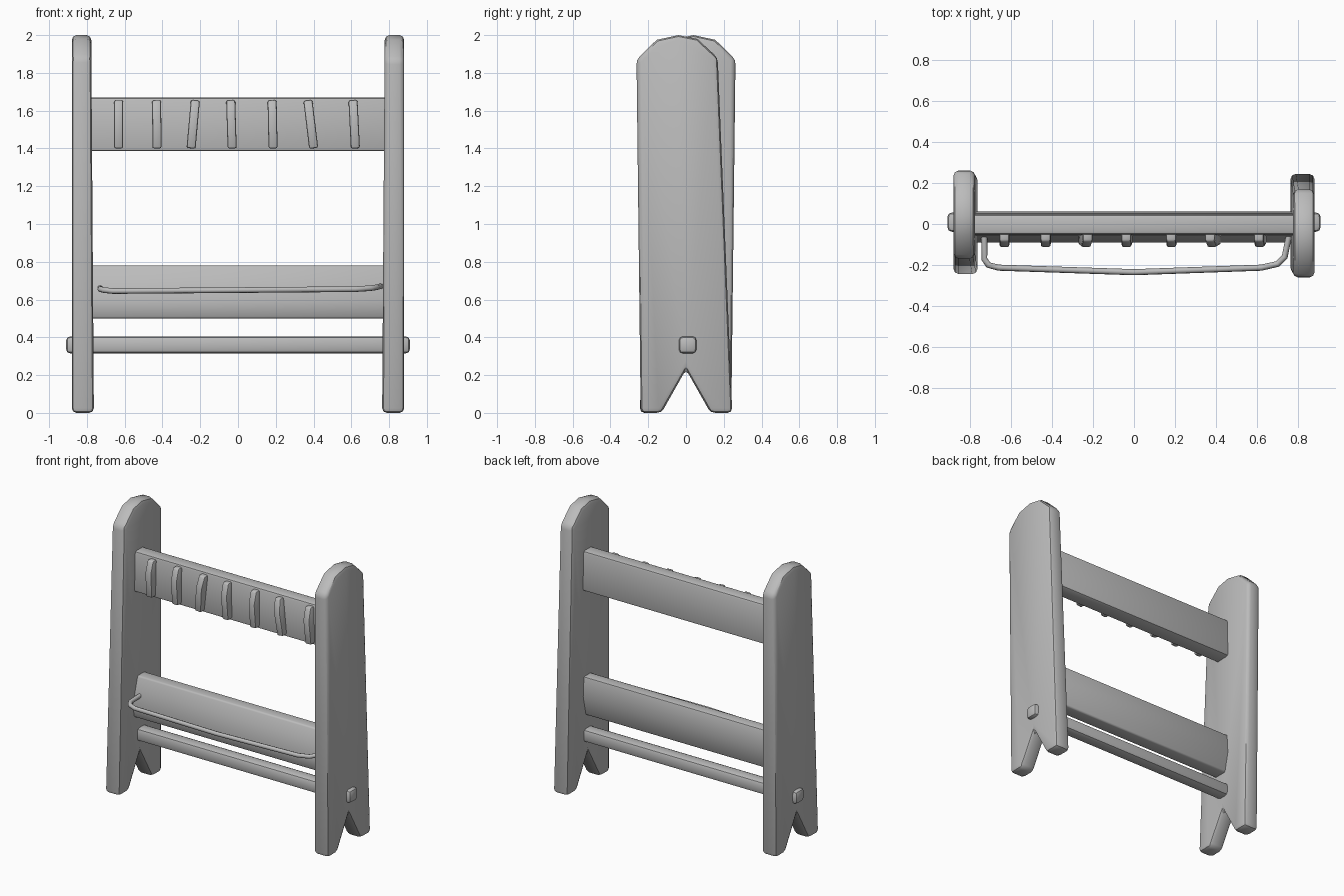
import bpy, bmesh, math
from mathutils import Vector, Matrix

cube = bpy.data.objects.get("Cube")
if cube:
    bpy.data.objects.remove(cube, do_unlink=True)

GREY = (0.5, 0.5, 0.5, 1)
mat = bpy.data.materials.new("plain grey")
mat.use_nodes = True
mat.diffuse_color = GREY
mat.node_tree.nodes["Principled BSDF"].inputs["Base Color"].default_value = GREY


def finish(obj, angle=40):
    obj.data.materials.append(mat)
    bpy.ops.object.select_all(action='DESELECT')
    obj.select_set(True)
    bpy.context.view_layer.objects.active = obj
    bpy.ops.object.shade_smooth_by_angle(angle=math.radians(angle))
    return obj


def extrude_profile(name, points, x0, x1, bevel, segments=2, angle=40):
    """Closed (y, z) outline extruded along x, with softened edges."""
    bm = bmesh.new()
    face = bm.faces.new([bm.verts.new((x0, y, z)) for y, z in points])
    grown = bmesh.ops.extrude_face_region(bm, geom=[face])
    verts = [g for g in grown["geom"] if isinstance(g, bmesh.types.BMVert)]
    bmesh.ops.translate(bm, verts=verts, vec=(x1 - x0, 0, 0))
    bmesh.ops.recalc_face_normals(bm, faces=bm.faces)
    edges = [e for e in bm.edges if e.calc_face_angle(0) > math.radians(35)]
    bmesh.ops.bevel(bm, geom=edges, offset=bevel, segments=segments,
                    profile=0.5, affect='EDGES', clamp_overlap=True)
    mesh = bpy.data.meshes.new(name)
    bm.to_mesh(mesh)
    bm.free()
    obj = bpy.data.objects.new(name, mesh)
    bpy.context.collection.objects.link(obj)
    return finish(obj, angle)


# Side panels: leaning outline with notched feet, one turned half round
panel = [(-0.24, 0), (-0.13, 0), (0, 0.23), (0.13, 0), (0.245, 0),
         (0.168, 1.88), (0.06, 1.98), (-0.04, 2.0), (-0.155, 1.975), (-0.262, 1.87)]
for side, sign in (("left", 1), ("right", -1)):
    side_panel = extrude_profile(side + "_side_panel", [(y * sign, z) for y, z in panel],
                                 sign * 0.77, sign * 0.88, 0.025)
    # inner face thins slightly towards the top
    for v in side_panel.data.vertices:
        if abs(v.co.x) < 0.82:
            v.co.x += sign * 0.007 * (v.co.z - 1)

# Upper board
extrude_profile("upper_board",
                [(-0.05, 1.67), (0.045, 1.67), (0.055, 1.39), (-0.06, 1.385)],
                -0.79, 0.79, 0.015)

# Lower board with a swollen front
extrude_profile("lower_board",
                [(-0.03, 0.78), (0.05, 0.78), (0.06, 0.64), (0.03, 0.5),
                 (-0.07, 0.5), (-0.09, 0.59), (-0.055, 0.70)],
                -0.79, 0.79, 0.01)

# Cross bar whose ends pass through the panels
extrude_profile("cross_bar",
                [(-0.038, 0.315), (0.056, 0.315), (0.056, 0.405), (-0.038, 0.405)],
                -0.91, 0.91, 0.022)

# Pegs on the upper board: x position and lean
peg = [(-0.03, 1.655), (-0.085, 1.655), (-0.112, 1.57), (-0.10, 1.40), (-0.03, 1.40)]
pegs = [(-0.632, 0), (-0.43, 0.01), (-0.237, -0.09), (-0.035, 0.03),
        (0.183, 0.02), (0.385, 0.12), (0.615, 0.05)]
for i, (x, lean) in enumerate(pegs):
    obj = extrude_profile("peg_%d" % (i + 1), peg, -0.024, 0.024, 0.01)
    pivot = Vector((0, 0, 1.53))
    obj.data.transform(Matrix.Translation(pivot) @ Matrix.Rotation(-lean, 4, 'Y')
                       @ Matrix.Translation(-pivot))
    obj.location.x = x

# Thin wire rail in front of the lower board
curve = bpy.data.curves.new("wire_rail", 'CURVE')
curve.dimensions = '3D'
curve.bevel_depth = 0.015
curve.bevel_resolution = 2
curve.use_fill_caps = True
path = [(-0.73, -0.06, 0.66), (-0.73, -0.17, 0.655), (-0.71, -0.2, 0.65), (-0.66, -0.213, 0.645),
        (0, -0.235, 0.65), (0.62, -0.213, 0.655), (0.7, -0.195, 0.66),
        (0.735, -0.16, 0.665), (0.755, -0.06, 0.67)]
spline = curve.splines.new('POLY')
spline.points.add(len(path) - 1)
for point, co in zip(spline.points, path):
    point.co = (*co, 1)
wire = bpy.data.objects.new("wire_rail", curve)
bpy.context.collection.objects.link(wire)
bpy.ops.object.select_all(action='DESELECT')
wire.select_set(True)
bpy.context.view_layer.objects.active = wire
bpy.ops.object.convert(target='MESH')
finish(bpy.context.view_layer.objects.active, 60)
